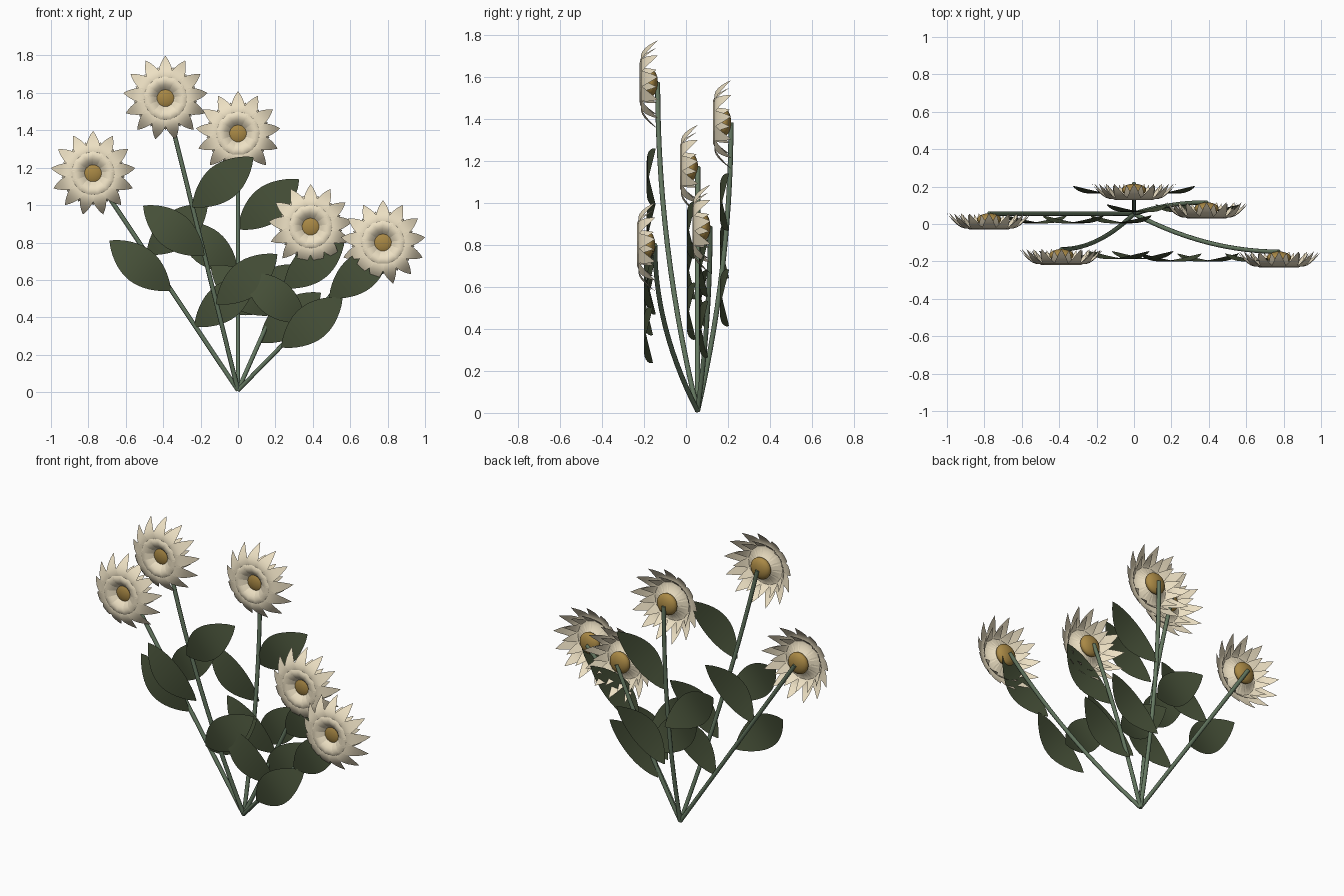
import bpy, bmesh
from math import sin, cos, pi, tau
from mathutils import Vector, Matrix

if "Cube" in bpy.data.objects:
    bpy.data.objects.remove(bpy.data.objects["Cube"])


def material(name, rgb):
    m = bpy.data.materials.new(name)
    m.diffuse_color = (*rgb, 1)
    m.use_nodes = True
    m.node_tree.nodes["Principled BSDF"].inputs["Base Color"].default_value = m.diffuse_color
    return m


PETAL = material("cream", (0.85, 0.75, 0.55))
DISC = material("ochre", (0.40, 0.25, 0.06))
STEM = material("stem_green", (0.13, 0.19, 0.12))
LEAF = material("leaf_green", (0.065, 0.085, 0.042))


def finish(bm, name, mat):
    mesh = bpy.data.meshes.new(name)
    for f in bm.faces:
        f.smooth = True
    bm.to_mesh(mesh)
    bm.free()
    mesh.materials.append(mat)
    ob = bpy.data.objects.new(name, mesh)
    bpy.context.collection.objects.link(ob)
    return ob


def blade(bm, origin, direction, length, half_width, depth, power, rows=12, cols=4):
    """Pointed, arched sheet facing -y; depth(t) gives the y offset along it."""
    d = Vector(direction).normalized()
    side = Vector((-d.z, 0, d.x))
    grid = []
    for i in range(rows + 1):
        t = i / rows
        w = half_width * max(sin(pi * t), 0.01) ** power
        centre = Vector(origin) + d * (length * t) + Vector((0, depth(t), 0))
        grid.append([bm.verts.new(centre + side * w * (2 * j / cols - 1))
                     for j in range(cols + 1)])
    for a, b in zip(grid, grid[1:]):
        for j in range(cols):
            bm.faces.new((a[j], a[j + 1], b[j + 1], b[j]))


def petal_ring(bm, centre, tip_radius, half_width, forward, phase):
    n, start = 13, 0.03
    length = tip_radius - start

    def depth(t):
        # base at the disc, bulging forward, tip curling back
        return -0.11 * sin(pi * t) * 0.5 + 0.032 * t * t - forward

    for k in range(n):
        a = pi / 2 + tau * (k + phase) / n
        d = Vector((cos(a), 0, sin(a)))
        blade(bm, Vector(centre) + d * start, d, length, half_width, depth, 0.85, 10)


def stem(name, end):
    curve = bpy.data.curves.new(name, 'CURVE')
    curve.dimensions = '3D'
    curve.bevel_depth = 0.012
    curve.bevel_resolution = 2
    curve.use_fill_caps = True
    sp = curve.splines.new('POLY')
    steps = 14
    sp.points.add(steps)
    for i in range(steps + 1):
        t = i / steps
        y = 0.055 + (end[1] - 0.055) * (1 - (1 - t) ** 2)
        sp.points[i].co = (end[0] * t, y, 0.01 + (end[2] - 0.01) * t, 1)
    curve.materials.append(STEM)
    ob = bpy.data.objects.new(name, curve)
    bpy.context.collection.objects.link(ob)


# flower head centres
HEADS = [(-0.775, 0.024, 1.17), (-0.388, -0.167, 1.572), (0, 0.182, 1.383),
         (0.388, 0.083, 0.885), (0.775, -0.18, 0.80)]

for n, (x, y, z) in enumerate(HEADS, 1):
    stem(f"stem_{n}", (x, y + 0.032, z))

    # flower centre, a flattened ball
    bm = bmesh.new()
    bmesh.ops.create_uvsphere(
        bm, u_segments=24, v_segments=14, radius=1,
        matrix=Matrix.Translation((x, y, z)) @ Matrix.Diagonal((0.065, 0.033, 0.065, 1)))
    finish(bm, f"flower_centre_{n}", DISC)

    # outer and inner petals
    bm = bmesh.new()
    petal_ring(bm, (x, y, z), 0.226, 0.038, 0.0, 0)
    petal_ring(bm, (x, y, z), 0.170, 0.030, 0.006, 0.5)
    finish(bm, f"petals_{n}", PETAL)

    # three alternating leaves, right, left, right
    bm = bmesh.new()
    for f, s in ((0.30, 1), (0.465, -1), (0.63, 1)):
        blade(bm, (x * f, y + 0.022, z * f), (0.325 * s, 0, 0.265), 0.42, 0.098,
              lambda t: -0.042 * sin(pi * t), 0.8, 14)
    finish(bm, f"leaves_{n}", LEAF)
